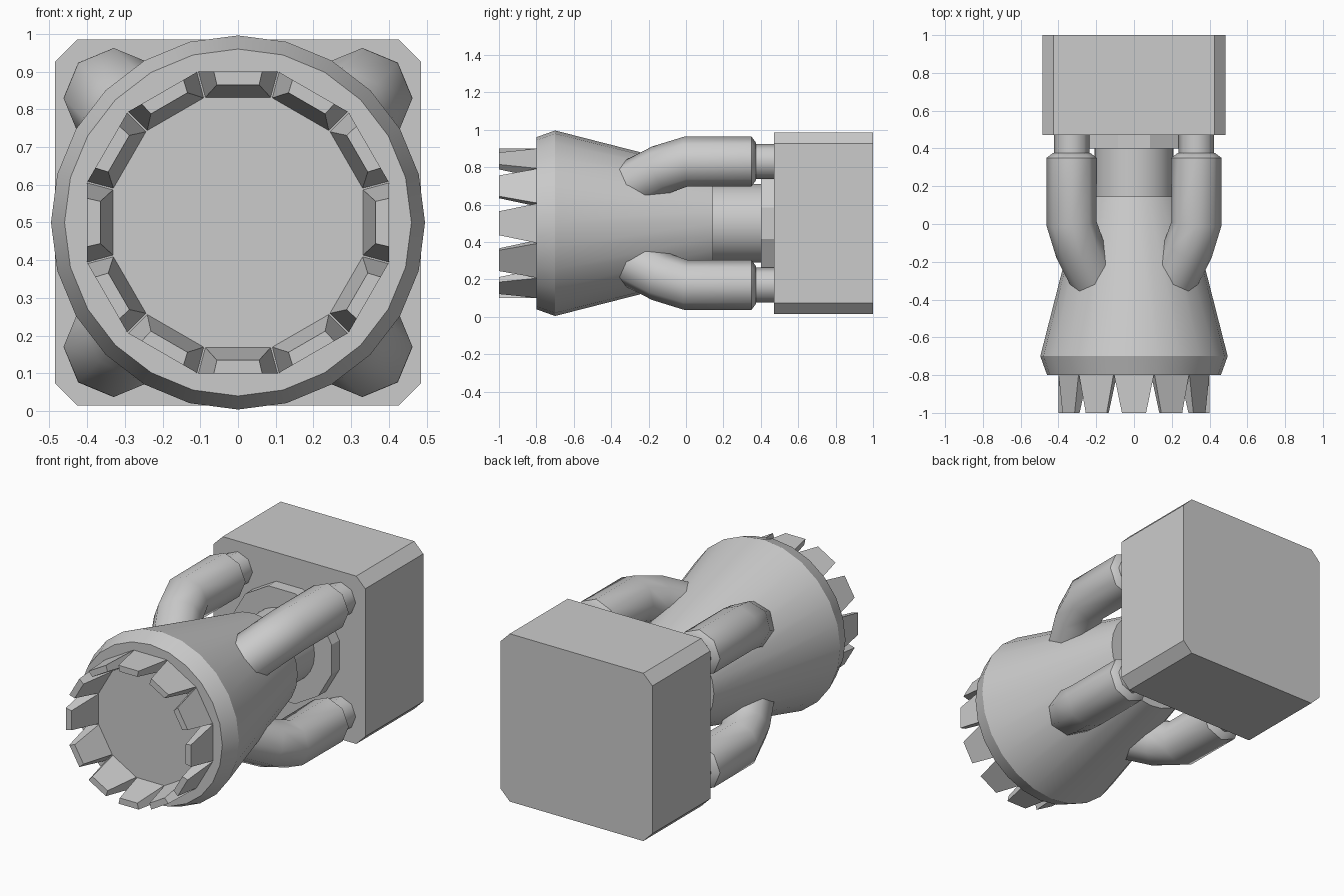
import bpy, bmesh
from math import cos, sin, pi, radians
from mathutils import Vector

cube = bpy.data.objects.get("Cube")
if cube:
    bpy.data.objects.remove(cube, do_unlink=True)

grey = bpy.data.materials.new("plain_grey")
grey.use_nodes = True
grey.diffuse_color = (0.6, 0.6, 0.6, 1)
grey.node_tree.nodes["Principled BSDF"].inputs["Base Color"].default_value = (0.6, 0.6, 0.6, 1)

AXIS = Vector((0, 0, 0.5))


def finish(name, bm, smooth=None):
    bmesh.ops.recalc_face_normals(bm, faces=bm.faces)
    mesh = bpy.data.meshes.new(name)
    bm.to_mesh(mesh)
    bm.free()
    mesh.materials.append(grey)
    obj = bpy.data.objects.new(name, mesh)
    bpy.context.collection.objects.link(obj)
    if smooth:
        bpy.ops.object.select_all(action='DESELECT')
        obj.select_set(True)
        bpy.context.view_layer.objects.active = obj
        bpy.ops.object.shade_smooth_by_angle(angle=radians(smooth))
    return obj


def loft(name, rings, smooth=None):
    """Skin a list of equal point rings and cap both ends."""
    bm = bmesh.new()
    loops = [[bm.verts.new(p) for p in ring] for ring in rings]
    n = len(loops[0])
    for a, b in zip(loops, loops[1:]):
        for i in range(n):
            j = (i + 1) % n
            bm.faces.new((a[i], a[j], b[j], b[i]))
    bm.faces.new(loops[0])
    bm.faces.new(loops[-1])
    return finish(name, bm, smooth)


def circle(centre, u, v, r, n, phase=0):
    return [centre + r * (u * cos(t) + v * sin(t))
            for t in (2 * pi * (i + phase) / n for i in range(n))]


X, Y, Z = Vector((1, 0, 0)), Vector((0, 1, 0)), Vector((0, 0, 1))


def lathe(name, profile, n, phase=0, smooth=None):
    return loft(name, [circle(AXIS + Y * y, X, Z, r, n, phase) for y, r in profile], smooth)


# Flared nozzle, neck and mounting flange along the y axis
lathe("nozzle_bell", [(-0.8, 0.46), (-0.7, 0.496), (0.145, 0.28)], 24, smooth=30)
lathe("neck", [(0.13, 0.21), (0.44, 0.21)], 24, smooth=30)
lathe("mounting_flange", [(0.4, 0.33), (0.48, 0.33)], 12, 0.5)

# Rear block with chamfered long edges
w, c = 0.485, 0.058
corner = [(w, w - c), (w - c, w)]
outline = corner + [(-x, z) for x, z in reversed(corner)]
outline += [(-x, -z) for x, z in outline]
loft("rear_block", [[AXIS + Vector((x, y, z)) for x, z in outline] for y in (0.47, 1.0)])

# Twelve tapered teeth whose bases meet around the mouth
for k in range(12):
    t = k * pi / 6
    out, side = X * cos(t) + Z * sin(t), Z * cos(t) - X * sin(t)

    def section(y, inner, outer, half_in, half_out):
        return [AXIS + Y * y + out * r + side * s for r, s in
                ((inner, -half_in), (outer, -half_out), (outer, half_out), (inner, half_in))]

    loft(f"tooth_{k + 1}", [section(-0.79, 0.33, 0.4, 0.088, 0.107),
                            section(-1.0, 0.365, 0.4, 0.056, 0.064)])

# Four bent struts with thin rods running into the block
path = [(0.375, 0.33, 0.1), (0.35, 0.33, 0.133), (0.0, 0.33, 0.133),
        (-0.13, 0.288, 0.133), (-0.37, 0.165, 0.133)]
for sx, side_name in ((1, "left"), (-1, "right")):
    for sz, level in ((1, "upper"), (-1, "lower")):
        radial = Vector((sx, 0, sz))
        across = Vector((-sz, 0, sx)).normalized()
        centres = [AXIS + Y * y + radial * d for y, d, r in path]
        rings = []
        for i, (_, _, r) in enumerate(path):
            before, after = centres[max(i - 1, 0)], centres[min(i + 1, len(path) - 1)]
            along = (after - before).normalized()
            rings.append(circle(centres[i], across, along.cross(across), r, 8))
        loft(f"{level}_{side_name}_strut", rings, 46)
        rod = AXIS + radial * 0.33
        loft(f"{level}_{side_name}_rod",
             [circle(rod + Y * y, X, Z, 0.094, 8) for y in (0.36, 0.48)], 46)
